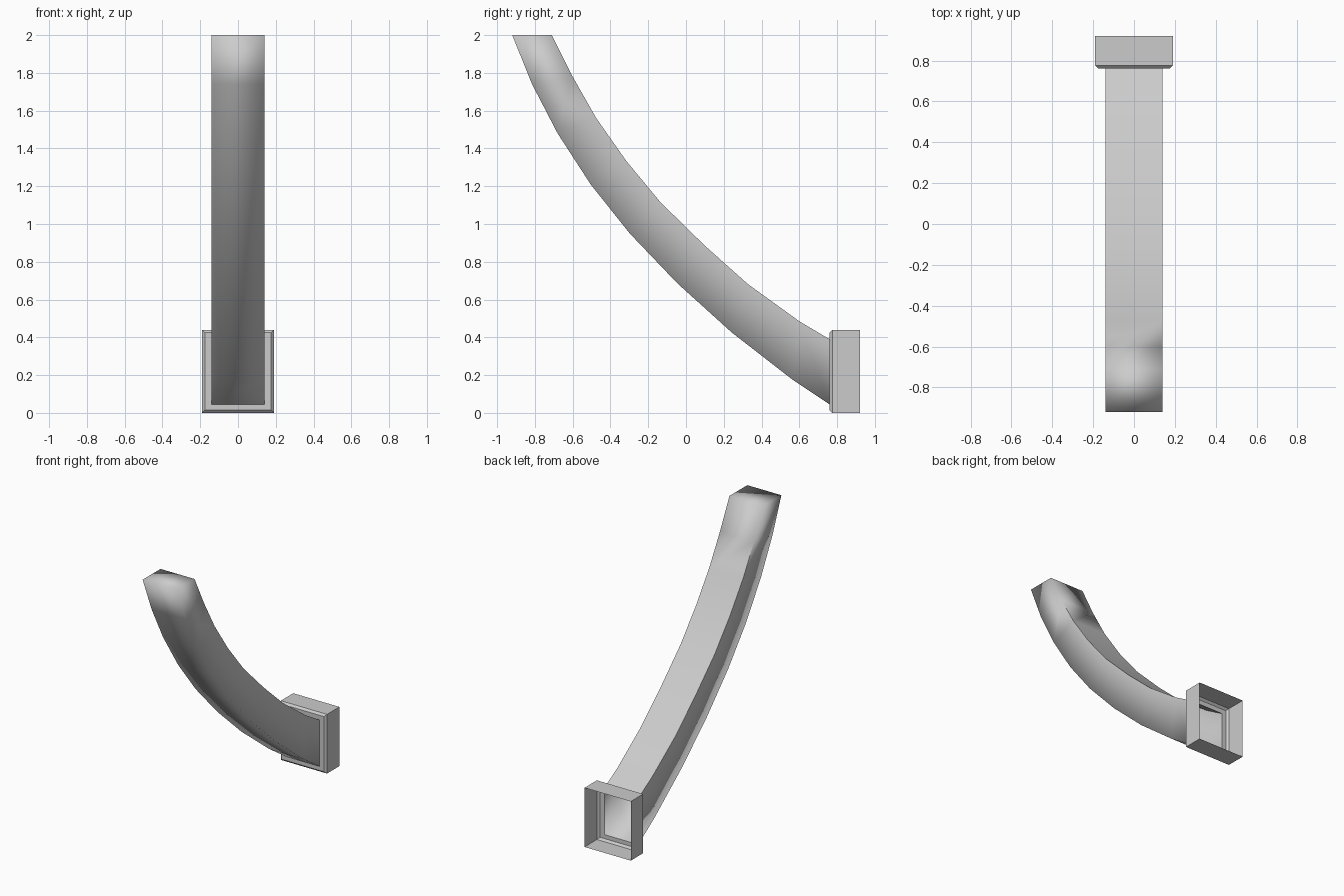
import bpy, bmesh

if "Cube" in bpy.data.objects:
    bpy.data.objects.remove(bpy.data.objects["Cube"])


def make_object(name, bm):
    mesh = bpy.data.meshes.new(name)
    bm.to_mesh(mesh)
    bm.free()
    obj = bpy.data.objects.new(name, mesh)
    bpy.context.collection.objects.link(obj)
    return obj


def bridge(bm, a, b):
    n = len(a)
    for i in range(n):
        j = (i + 1) % n
        bm.faces.new((a[i], a[j], b[j], b[i]))


# Curved beam: side outline as (y, z) pairs, from the collar to the tip
upper = [(0.76, 0.39), (0.60, 0.485), (0.33, 0.68), (0.10, 0.885), (-0.135, 1.115),
         (-0.317, 1.335), (-0.475, 1.56), (-0.60, 1.78), (-0.71, 2.0)]
lower = [(0.76, 0.045), (0.565, 0.175), (0.243, 0.425), (-0.045, 0.685), (-0.298, 0.95),
         (-0.505, 1.21), (-0.68, 1.48), (-0.815, 1.74), (-0.92, 2.0)]
W = 0.14
bm = bmesh.new()
rings = []
for (uy, uz), (ly, lz) in zip(upper, lower):
    rings.append([bm.verts.new(p) for p in
                  ((-W, ly, lz), (W, ly, lz), (W, uy, uz), (-W, uy, uz))])
for a, b in zip(rings, rings[1:]):
    bridge(bm, a, b)
bm.faces.new(rings[-1])  # closed tip, lower end stays open into the collar
bmesh.ops.recalc_face_normals(bm, faces=bm.faces)
for f in bm.faces:
    f.smooth = True
# crisp upper edges, softly shaded tip and underside
for a, b in zip(rings[:-2], rings[1:-1]):
    for k in (2, 3):
        bm.edges.get((a[k], b[k])).smooth = False
make_object("curved_beam", bm)

# Collar: thin open-backed box with a chamfered front flange around the beam
bm = bmesh.new()
sections = [(0.92, 0.19, 0.0, 0.44), (0.775, 0.19, 0.0, 0.44),
            (0.76, 0.175, 0.015, 0.425), (0.76, W, 0.045, 0.39)]
loops = [[bm.verts.new(p) for p in ((-w, y, lo), (w, y, lo), (w, y, hi), (-w, y, hi))]
         for y, w, lo, hi in sections]
for a, b in zip(loops, loops[1:]):
    bridge(bm, a, b)
bmesh.ops.recalc_face_normals(bm, faces=bm.faces)
# make sure the shell faces outward
bm.faces.ensure_lookup_table()
bm.normal_update()
if bm.faces[0].normal.z > 0:
    bmesh.ops.reverse_faces(bm, faces=bm.faces)
make_object("collar", bm)
